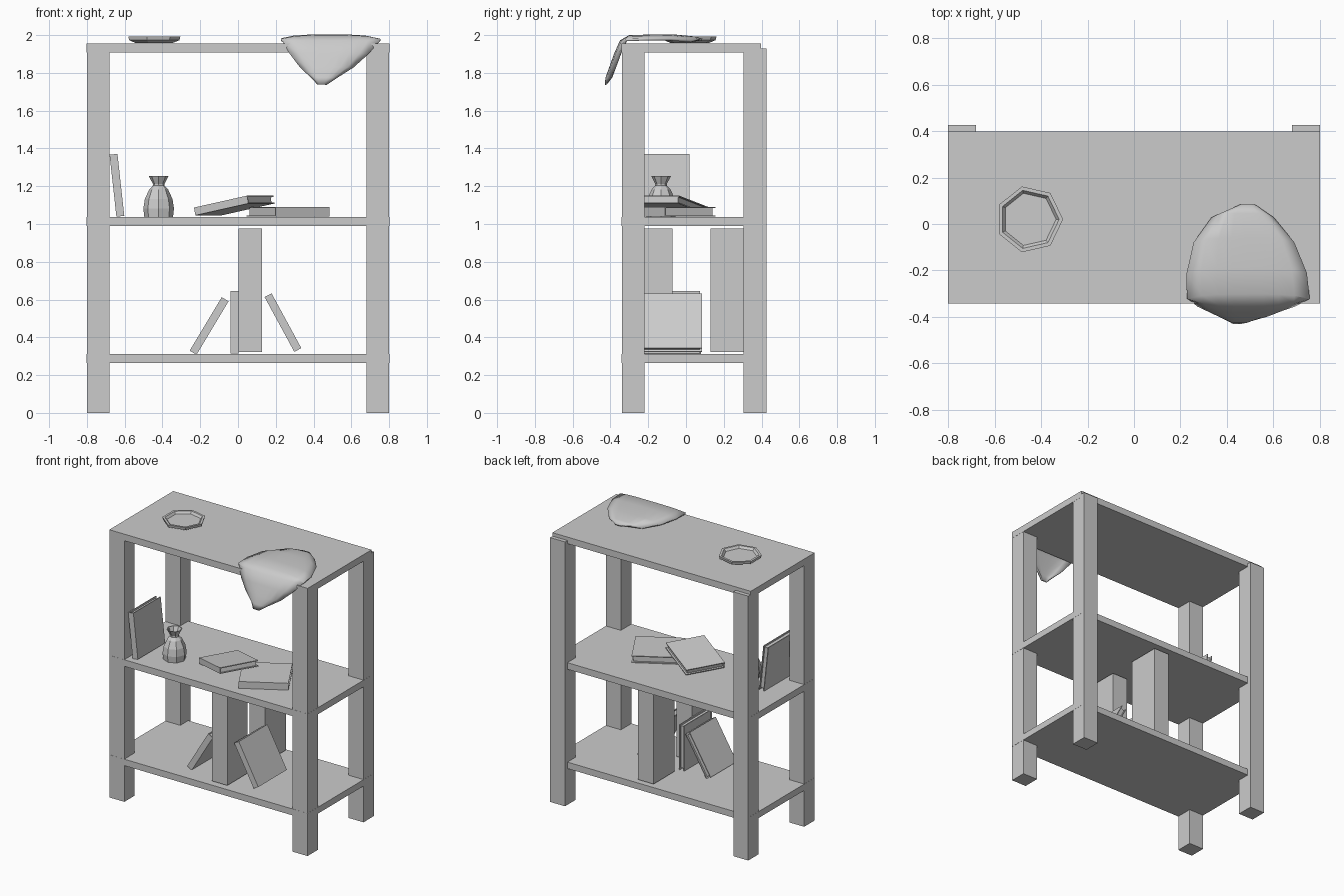
import bpy, bmesh, math
from mathutils import Matrix, Vector, Euler

if "Cube" in bpy.data.objects:
    bpy.data.objects.remove(bpy.data.objects["Cube"])


def make_object(name, bm):
    bmesh.ops.recalc_face_normals(bm, faces=bm.faces[:])
    mesh = bpy.data.meshes.new(name)
    bm.to_mesh(mesh)
    bm.free()
    ob = bpy.data.objects.new(name, mesh)
    bpy.context.collection.objects.link(ob)
    return ob


def add_box(bm, lo, hi):
    lo, hi = Vector(lo), Vector(hi)
    mat = Matrix.Translation((lo + hi) / 2) @ Matrix.Diagonal((*(hi - lo), 1))
    bmesh.ops.create_cube(bm, size=1, matrix=mat)


def box(name, lo, hi):
    bm = bmesh.new()
    add_box(bm, lo, hi)
    return make_object(name, bm)


def book(name, loc, pitch, yaw=0, length=0.33, depth=0.30, thick=0.042):
    """Two covers, a spine on local -y and a recessed page block."""
    l, d, t, c, r = length / 2, depth / 2, thick / 2, 0.006, 0.012
    bm = bmesh.new()
    add_box(bm, (-l, -d, -t), (l, d, -t + c))
    add_box(bm, (-l, -d, t - c), (l, d, t))
    add_box(bm, (-l, -d, -t + c), (l, -d + c, t - c))
    add_box(bm, (-l + r, -d + c, -t + c), (l - r, d - r, t - c))
    ob = make_object(name, bm)
    ob.location = loc
    ob.rotation_euler = Euler((0, math.radians(pitch), math.radians(yaw)))
    return ob


def lathe(name, profile, sides, loc):
    """Revolve (radius, height) points; both ends are capped."""
    bm = bmesh.new()
    rings = [[bm.verts.new((r * math.cos(math.tau * i / sides),
                            r * math.sin(math.tau * i / sides), z))
              for i in range(sides)] for r, z in profile]
    for a, b in zip(rings, rings[1:]):
        for i in range(sides):
            j = (i + 1) % sides
            bm.faces.new((a[i], a[j], b[j], b[i]))
    bm.faces.new(rings[0])
    bm.faces.new(rings[-1])
    ob = make_object(name, bm)
    ob.location = loc
    return ob


# Four square legs
for side, x in (("left", -0.80), ("right", 0.68)):
    box(f"front_leg_{side}", (x, -0.34, 0), (x + 0.12, -0.22, 1.93))
    box(f"back_leg_{side}", (x, 0.305, 0), (x + 0.12, 0.425, 1.93))

# Shelf boards
for name, z0, z1 in (("lower_shelf", 0.265, 0.312),
                     ("middle_shelf", 0.99, 1.038),
                     ("top_board", 1.907, 1.955)):
    box(name, (-0.801, -0.341, z0), (0.801, 0.397, z1))

# Plain boxes on the lower shelf
box("front_box", (0.003, -0.305, 0.322), (0.127, -0.072, 0.975))
box("back_box", (0.003, 0.13, 0.322), (0.127, 0.37, 0.975))

# Books on the lower shelf
book("upright_book", (-0.018, -0.08, 0.48), -90, depth=0.31)
book("left_leaning_book", (-0.153, -0.07, 0.46), -59)
book("right_leaning_book", (0.238, -0.08, 0.478), -118.5, depth=0.33)

# Books on the middle shelf
book("side_book", (-0.641, -0.138, 1.205), -96.3, depth=0.315)
book("flat_book", (0.265, -0.06, 1.065), 0, 30, depth=0.31, thick=0.05)
book("tilted_book", (-0.019, -0.078, 1.098), -11, -30, depth=0.28)

# Vase with hollow mouth
lathe("vase", [(0.076, 0), (0.081, 0.045), (0.073, 0.095), (0.05, 0.145),
               (0.031, 0.165), (0.031, 0.175), (0.053, 0.217),
               (0.046, 0.217), (0.026, 0.172)],
      8, (-0.42, -0.132, 1.038))

# Shallow seven-sided plate
lathe("plate", [(0.10, 0), (0.14, 0.016), (0.145, 0.036), (0.128, 0.036),
                (0.115, 0.02)], 7, (-0.45, 0.02, 1.957))

# Draped cloth: rows of (y, z, left x, right x)
rows = [(0.085, 1.975, 0.445, 0.535), (0.045, 1.987, 0.335, 0.60),
        (-0.06, 1.997, 0.258, 0.688), (-0.19, 1.997, 0.228, 0.742),
        (-0.30, 1.994, 0.228, 0.755), (-0.345, 1.968, 0.236, 0.75),
        (-0.375, 1.90, 0.275, 0.69), (-0.40, 1.83, 0.33, 0.61),
        (-0.42, 1.775, 0.39, 0.52), (-0.424, 1.738, 0.425, 0.465)]
cols = 8
bm = bmesh.new()
grid = []
for k, (y, z, xl, xr) in enumerate(rows):
    line = []
    for i in range(cols + 1):
        u = i / cols
        edge = abs(2 * u - 1) ** 4
        dy = -0.02 * edge if k < 5 else 0.025 * edge * (k < 9)
        dz = -0.02 * edge if 0 < k < 5 else 0
        line.append(bm.verts.new((xl + (xr - xl) * u, y + dy, z + dz)))
    grid.append(line)
for a, b in zip(grid, grid[1:]):
    for i in range(cols):
        bm.faces.new((a[i], b[i], b[i + 1], a[i + 1]))
cloth = make_object("draped_cloth", bm)
for f in cloth.data.polygons:
    f.use_smooth = True
solid = cloth.modifiers.new("thickness", 'SOLIDIFY')
solid.thickness = 0.012
solid.offset = 0
